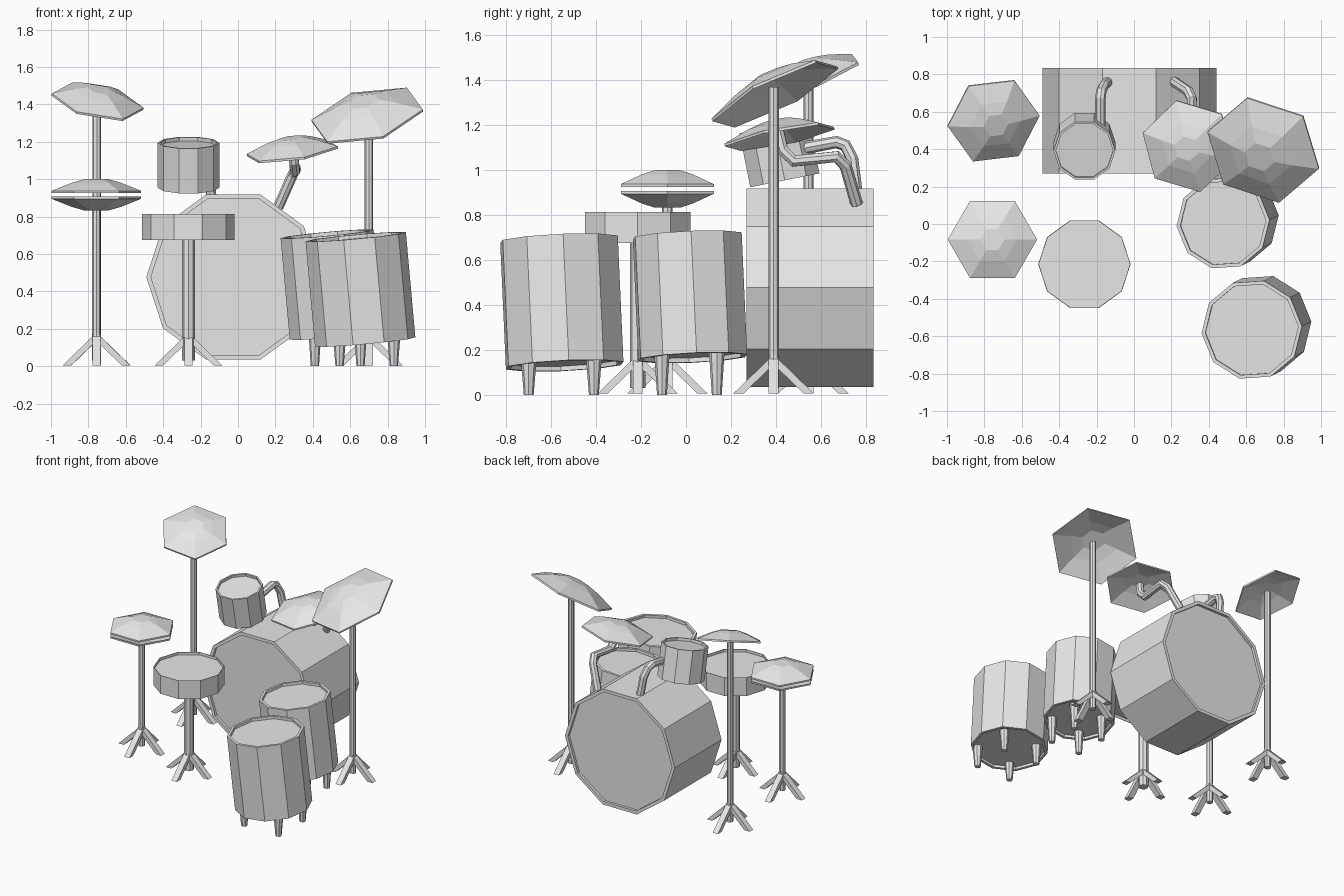
import bpy, bmesh, math
from mathutils import Vector, Matrix

cube = bpy.data.objects.get("Cube")
if cube:
    bpy.data.objects.remove(cube, do_unlink=True)

grey = bpy.data.materials.new("plain_grey")
grey.use_nodes = True
grey.diffuse_color = (0.8, 0.8, 0.8, 1)
grey.node_tree.nodes["Principled BSDF"].inputs["Base Color"].default_value = (0.8, 0.8, 0.8, 1)


def finish(name, bm, matrix=Matrix()):
    bmesh.ops.recalc_face_normals(bm, faces=bm.faces)
    bm.transform(matrix)
    mesh = bpy.data.meshes.new(name)
    bm.to_mesh(mesh)
    bm.free()
    mesh.materials.append(grey)
    obj = bpy.data.objects.new(name, mesh)
    bpy.context.collection.objects.link(obj)
    return obj


def placed(centre, up, spin=0):
    """Move to centre, tilt local z onto up, spin about local z."""
    tilt = Vector((0, 0, 1)).rotation_difference(Vector(up)).to_matrix().to_4x4()
    return Matrix.Translation(centre) @ tilt @ Matrix.Rotation(math.radians(spin), 4, 'Z')


def lathe(name, profile, sides, matrix):
    """Closed faceted solid from (radius, height) points, ends capped."""
    bm = bmesh.new()
    rings = []
    for r, z in profile:
        rings.append([bm.verts.new((r * math.cos(i * math.tau / sides),
                                    r * math.sin(i * math.tau / sides), z))
                      for i in range(sides)])
    for a, b in zip(rings, rings[1:]):
        for i in range(sides):
            j = (i + 1) % sides
            bm.faces.new((a[i], a[j], b[j], b[i]))
    bm.faces.new(rings[0])
    bm.faces.new(rings[-1])
    return finish(name, bm, matrix)


def drum(name, bottom, up, radius, length, rim=0.02, depth=0.02, spin=0):
    """Ten-sided shell with a recessed head at each end."""
    inner = radius - rim
    profile = [(inner, depth), (inner, 0), (radius, 0),
               (radius, length), (inner, length), (inner, length - depth)]
    lathe(name, profile, 10, placed(bottom, up, spin))


def cymbal(name, centre, up, radius, spin=0):
    """Six-sided domed plate with a hollow underside."""
    dome = [(1, 0), (0.55, 0.18), (0.27, 0.26)]
    upper = [(r * radius, h * radius) for r, h in dome]
    lower = [(r, h - 0.012) for r, h in reversed(upper)]
    lathe(name, lower + upper[:1] + upper[1:], 6, placed(centre, up, spin))


def stand(name, x, y, top, radius):
    """Upright post on four splayed flat legs."""
    lathe(name + "_post", [(radius, 0.03), (radius, top)], 8, Matrix.Translation((x, y, 0)))
    outline = [(0, 0.18), (0, 0.135), (0.135, 0.005), (0.18, 0.005)]
    for k in range(4):
        bm = bmesh.new()
        face = bm.faces.new([bm.verts.new((r, -0.022, z)) for r, z in outline])
        out = bmesh.ops.extrude_face_region(bm, geom=[face])
        moved = [v for v in out["geom"] if isinstance(v, bmesh.types.BMVert)]
        bmesh.ops.translate(bm, verts=moved, vec=(0, 0.044, 0))
        turn = Matrix.Translation((x, y, 0)) @ Matrix.Rotation(k * math.pi / 2, 4, 'Z')
        finish(f"{name}_leg_{k + 1}", bm, turn)


def arm(name, points, radius=0.028):
    """Bent tube along a path."""
    curve = bpy.data.curves.new(name, 'CURVE')
    curve.dimensions = '3D'
    curve.bevel_depth = radius
    curve.bevel_resolution = 2
    curve.use_fill_caps = True
    spline = curve.splines.new('POLY')
    spline.points.add(len(points) - 1)
    for p, co in zip(spline.points, points):
        p.co = (*co, 1)
    spline.use_smooth = False
    curve.materials.append(grey)
    obj = bpy.data.objects.new(name, curve)
    bpy.context.collection.objects.link(obj)
    bpy.ops.object.select_all(action='DESELECT')
    obj.select_set(True)
    bpy.context.view_layer.objects.active = obj
    bpy.ops.object.convert(target='MESH')


# Bass drum lying along y
drum("bass_drum", (-0.025, 0.835, 0.477), (0, -1, 0), 0.465, 0.565, 0.025)

# Floor toms, leaning slightly, each on four tapered feet
lean = (-0.09, -0.045, 1)
for name, base, radius, length, foot in (
        ("front_floor_tom", (0.68, -0.54, 0.13), 0.27, 0.565, 0.145),
        ("rear_floor_tom", (0.525, 0.03, 0.165), 0.25, 0.545, 0.122)):
    drum(name, base, lean, radius, length, spin=4)
    for i, (sx, sy) in enumerate(((-1, -1), (1, -1), (1, 1), (-1, 1))):
        spot = (base[0] + sx * foot + 0.008, base[1] + sy * foot - 0.015, 0)
        lathe(f"{name}_foot_{i + 1}", [(0.022, 0), (0.035, base[2] + 0.03)], 8,
              Matrix.Translation(spot))

# Mounted tom and its holder
drum("mounted_tom", (-0.265, 0.44, 0.955), (0, -0.2, 1), 0.165, 0.245, 0.012)
arm("tom_holder", [(-0.18, 0.48, 1.09), (-0.18, 0.67, 1.125), (-0.175, 0.71, 1.11),
                   (-0.16, 0.74, 1.05), (-0.135, 0.765, 0.85)])

# Snare drum on its stand
drum("snare_drum", (-0.265, -0.215, 0.675), (0, 0, 1), 0.247, 0.14, 0.004)
stand("snare_stand", -0.265, -0.215, 0.69, 0.035)

# Hi-hat: two facing cymbals
stand("hi_hat_stand", -0.757, -0.083, 0.86, 0.023)
cymbal("hi_hat_top", (-0.757, -0.083, 0.938), (0, 0, 1), 0.239)
cymbal("hi_hat_bottom", (-0.757, -0.083, 0.895), (0, 0.0001, -1), 0.239)

# Tall crash and ride cymbals
stand("crash_stand", -0.755, 0.545, 1.44, 0.023)
cymbal("crash_cymbal", (-0.75, 0.55, 1.42), (0.2, -0.38, 1), 0.25, 5)
stand("ride_stand", 0.7, 0.39, 1.37, 0.023)
cymbal("ride_cymbal", (0.69, 0.393, 1.345), (-0.257, -0.496, 1), 0.315, -17)

# Small cymbal held by an arm from the bass drum
cymbal("small_cymbal", (0.29, 0.415, 1.155), (-0.14, -0.19, 1), 0.255, -16)
arm("cymbal_holder", [(0.29, 0.41, 1.17), (0.30, 0.43, 1.09), (0.305, 0.48, 1.04),
                      (0.31, 0.67, 1.06), (0.29, 0.71, 1.02), (0.215, 0.76, 0.85)])
